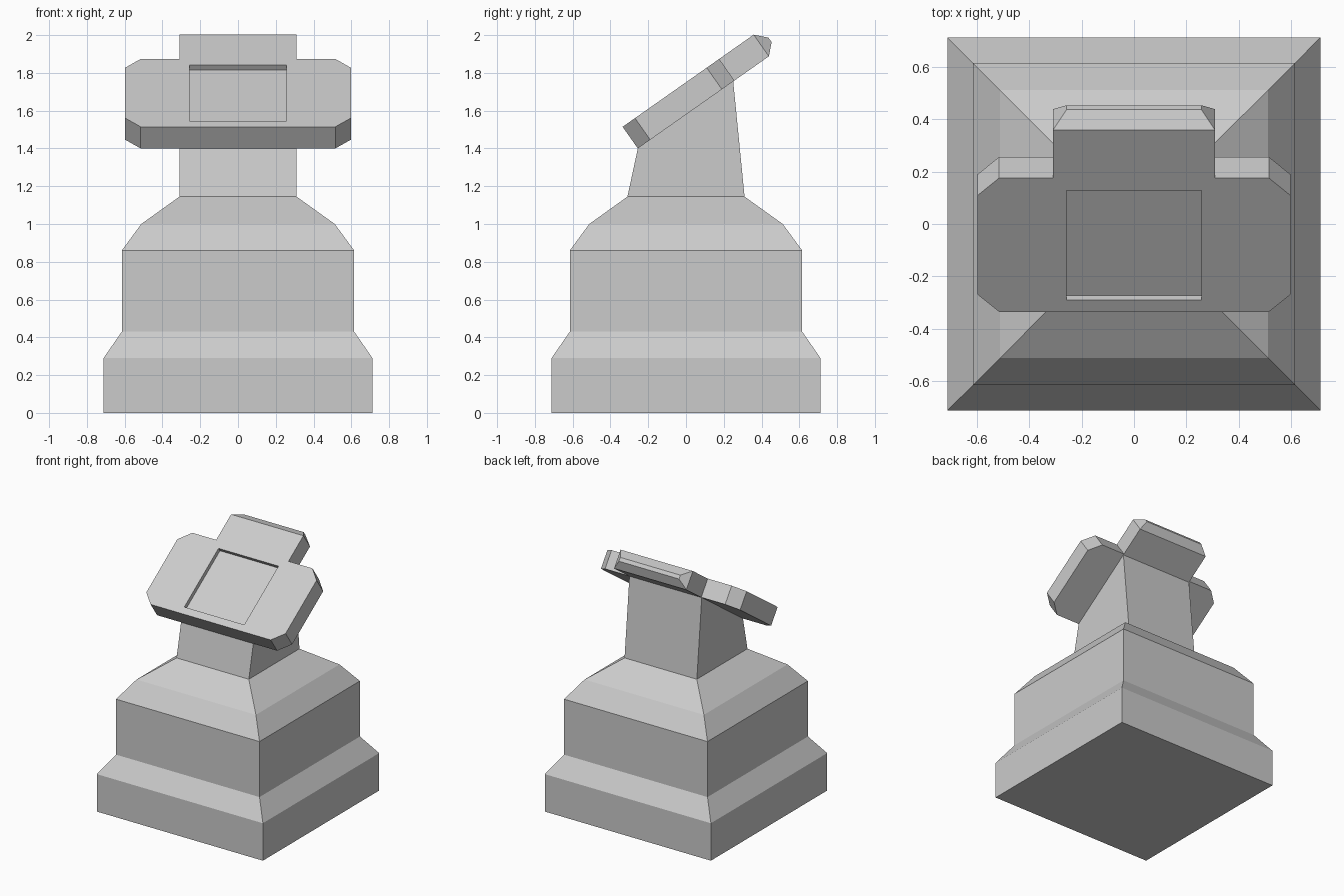
import bpy
import bmesh
from math import atan2
from mathutils import Matrix

cube = bpy.data.objects.get("Cube")
if cube:
    bpy.data.objects.remove(cube)

# Single flat colour
grey = bpy.data.materials.new("light_grey")
grey.use_nodes = True
colour = (0.6, 0.6, 0.6, 1)
grey.diffuse_color = colour
grey.node_tree.nodes["Principled BSDF"].inputs["Base Color"].default_value = colour


def loft(name, rings):
    """Join equal-sized rings of points into a capped solid."""
    bm = bmesh.new()
    loops = [[bm.verts.new(p) for p in ring] for ring in rings]
    for a, b in zip(loops, loops[1:]):
        for i in range(len(a)):
            j = (i + 1) % len(a)
            bm.faces.new((a[i], a[j], b[j], b[i]))
    bm.faces.new(loops[0])
    bm.faces.new(loops[-1])
    bmesh.ops.recalc_face_normals(bm, faces=bm.faces)
    mesh = bpy.data.meshes.new(name)
    bm.to_mesh(mesh)
    bm.free()
    mesh.materials.append(grey)
    obj = bpy.data.objects.new(name, mesh)
    bpy.context.collection.objects.link(obj)
    return obj


def square(r, z):
    return [(-r, -r, z), (r, -r, z), (r, r, z), (-r, r, z)]


# Stepped square pedestal
profile = [(0.712, 0), (0.712, 0.29), (0.615, 0.43),
           (0.615, 0.86), (0.512, 1.0), (0.31, 1.145)]
loft("pedestal", [square(r, z) for r, z in profile])

# Neck with a sloping top
NECK = 0.31
low, high = (-0.255, 1.40), (0.25, 1.755)
neck_top = [(-NECK, *low), (NECK, *low), (NECK, *high), (-NECK, *high)]
loft("neck", [square(NECK, 1.145), neck_top])

# Console plate, drawn flat and then tilted onto the neck
THICK = 0.14
tilt = (Matrix.Translation((0, *low))
        @ Matrix.Rotation(atan2(high[1] - low[1], high[0] - low[0]), 4, "X"))
half = [(0.515, 0), (0.597, 0.08), (0.597, 0.544), (0.515, 0.625),
        (NECK, 0.625), (NECK, 0.848)]
outline = half + [(-x, y) for x, y in reversed(half)]
plate = loft("console_plate", [[(x, y, z) for x, y in outline] for z in (0, THICK)])

# Bevelled far end of the plate
bm = bmesh.new()
bm.from_mesh(plate.data)
end = max(bm.faces, key=lambda f: f.calc_center_median().y)
tip = bmesh.ops.extrude_discrete_faces(bm, faces=[end])["faces"][0]
for v in tip.verts:
    v.co.x = 0.258 if v.co.x > 0 else -0.258
    v.co.y = 0.903
    v.co.z = 0.082 if v.co.z > THICK / 2 else 0.053
bmesh.ops.recalc_face_normals(bm, faces=bm.faces)
bm.to_mesh(plate.data)
bm.free()
plate.matrix_world = tilt

# Shallow screen recess
SCREEN = 0.257
corners = [(-SCREEN, 0.055), (SCREEN, 0.055), (SCREEN, 0.567), (-SCREEN, 0.567)]
cutter = loft("screen_cutter",
              [[(x, y, z) for x, y in corners] for z in (THICK - 0.031, THICK + 0.1)])
cutter.matrix_world = tilt
cutter.hide_render = True
cutter.display_type = "WIRE"
cutter.hide_set(True)
recess = plate.modifiers.new("screen_recess", "BOOLEAN")
recess.operation = "DIFFERENCE"
recess.solver = "EXACT"
recess.object = cutter
